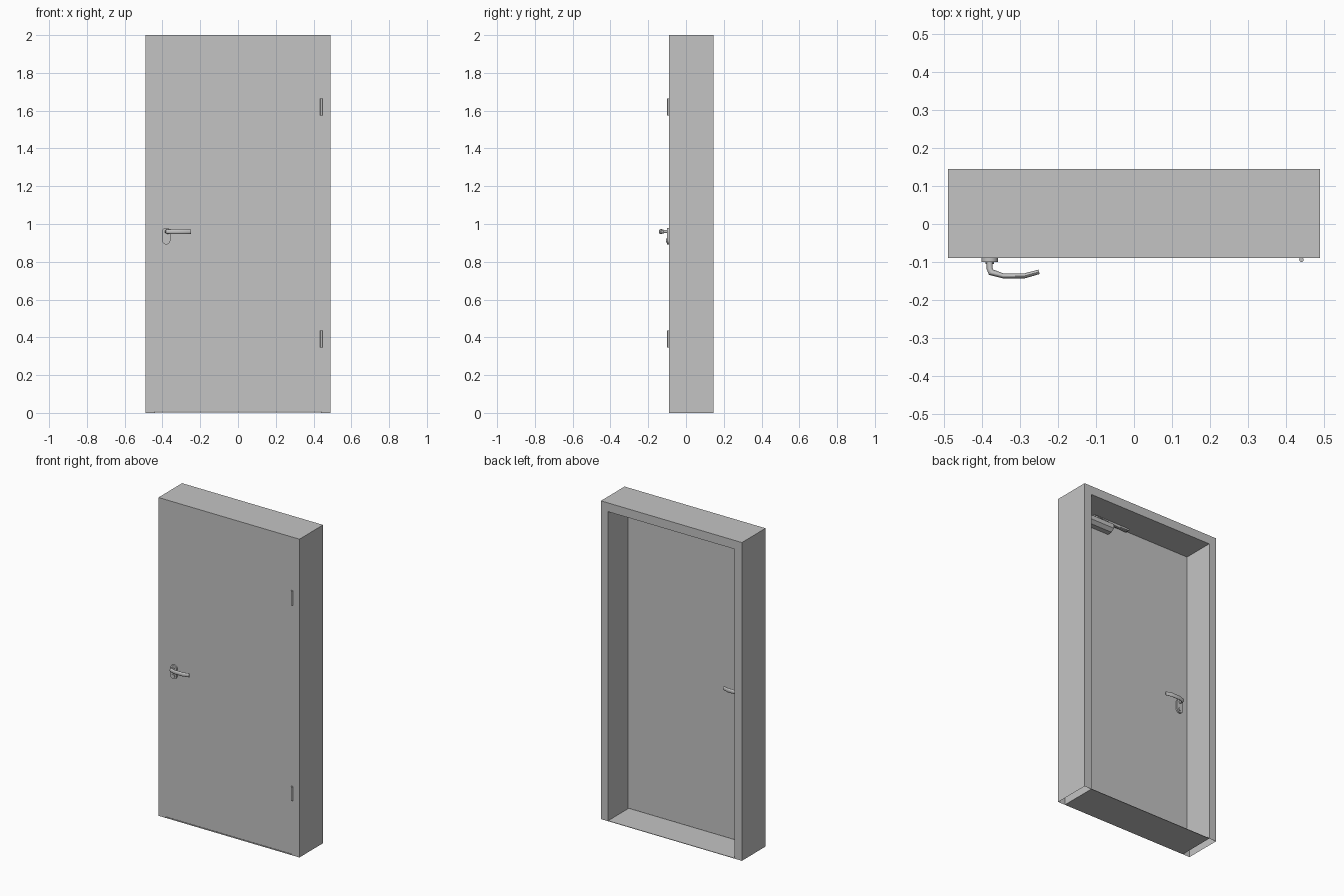
import bpy, bmesh, math
from mathutils import Vector

cube = bpy.data.objects.get("Cube")
if cube:
    bpy.data.objects.remove(cube, do_unlink=True)

grey = bpy.data.materials.new("plain_grey")
grey.use_nodes = True
grey.diffuse_color = (0.55, 0.55, 0.55, 1)
grey.node_tree.nodes["Principled BSDF"].inputs["Base Color"].default_value = grey.diffuse_color

HALF_W, OPEN_W = 0.49, 0.44      # outer and opening half widths
FRONT, BACK = -0.09, 0.145       # frame depth
DOOR_BACK = -0.053
HEAD, TOP = 1.945, 2.0
PIVOT_X, LEVER_Z = -0.38, 0.96


def finish(name, bm, smooth=False):
    bmesh.ops.recalc_face_normals(bm, faces=bm.faces)
    mesh = bpy.data.meshes.new(name)
    bm.to_mesh(mesh)
    bm.free()
    mesh.materials.append(grey)
    obj = bpy.data.objects.new(name, mesh)
    bpy.context.collection.objects.link(obj)
    if smooth:
        bpy.ops.object.select_all(action='DESELECT')
        obj.select_set(True)
        bpy.context.view_layer.objects.active = obj
        bpy.ops.object.shade_smooth_by_angle(angle=math.radians(40))
    return obj


def box(name, lo, hi, open_dirs=()):
    """Axis-aligned box, leaving out the faces that point along open_dirs."""
    bm = bmesh.new()
    bmesh.ops.create_cube(bm, size=1)
    bm.normal_update()
    gone = [f for f in bm.faces if any(f.normal.dot(Vector(d)) > 0.9 for d in open_dirs)]
    bmesh.ops.delete(bm, geom=gone, context='FACES')
    for v in bm.verts:
        v.co = [l + (c + 0.5) * (h - l) for c, l, h in zip(v.co, lo, hi)]
    return finish(name, bm)


def prism(name, outline, vector, smooth=False):
    """Extrude a closed 3D outline along a vector."""
    bm = bmesh.new()
    face = bm.faces.new([bm.verts.new(p) for p in outline])
    ext = bmesh.ops.extrude_face_region(bm, geom=[face], use_keep_orig=True)
    verts = [g for g in ext["geom"] if isinstance(g, bmesh.types.BMVert)]
    bmesh.ops.translate(bm, verts=verts, vec=vector)
    return finish(name, bm, smooth)


def sweep(name, path, z, sides=16):
    """Sweep an ellipse along a flat path of (x, y, half width, half height)."""
    bm = bmesh.new()
    rings = []
    pts = [Vector(p[:2]) for p in path]
    for i, (x, y, w, h) in enumerate(path):
        before = (pts[i] - pts[i - 1]).normalized() if i else None
        after = (pts[i + 1] - pts[i]).normalized() if i < len(pts) - 1 else None
        t = ((before or after) + (after or before)).normalized()
        side = Vector((-t.y, t.x))
        ring = []
        for k in range(sides):
            a = math.tau * k / sides
            p = pts[i] + side * w * math.cos(a)
            ring.append(bm.verts.new((p.x, p.y, z + h * math.sin(a))))
        rings.append(ring)
    for a, b in zip(rings, rings[1:]):
        for k in range(sides):
            j = (k + 1) % sides
            bm.faces.new((a[k], a[j], b[j], b[k]))
    bm.faces.new(rings[0])
    bm.faces.new(rings[-1])
    return finish(name, bm, True)


def capsule(x, y, z_low, z_high, r, steps=12):
    """Upright rounded outline in an xz plane."""
    pts = []
    for cz, start in ((z_high, 0), (z_low, math.pi)):
        for k in range(steps + 1):
            a = start + math.pi * k / steps
            pts.append((x + r * math.cos(a), y, cz + r * math.sin(a)))
    return pts


def circle(x, y, z, r, n=20, flat=False):
    """Circle in the xz plane, or in the xy plane when flat."""
    pts = []
    for k in range(n):
        a = math.tau * k / n
        u, v = r * math.cos(a), r * math.sin(a)
        pts.append((x + u, y + v, z) if flat else (x + u, y, z + v))
    return pts


# Hollow frame with posts open at the floor
box("left_post", (OPEN_W, FRONT, 0), (HALF_W, BACK, TOP), [(0, 0, -1)])
box("right_post", (-HALF_W, FRONT, 0), (-OPEN_W, BACK, TOP), [(0, 0, -1)])
box("head", (-OPEN_W, FRONT, HEAD), (OPEN_W, BACK, TOP), [(1, 0, 0), (-1, 0, 0)])
box("sill", (-OPEN_W, FRONT, 0), (OPEN_W, BACK, 0.003))

# Door leaf, flush with the frame front
box("door_leaf", (-OPEN_W, FRONT, 0.007), (OPEN_W, DOOR_BACK, HEAD))

# Hinge barrels
for name, z in (("lower_hinge", 0.345), ("upper_hinge", 1.575)):
    prism(name, circle(0.441, FRONT - 0.004, z, 0.006, flat=True), (0, 0, 0.09), True)

# Handle set on each face of the door
for label, face, out in (("front", FRONT, -1), ("back", DOOR_BACK, 1)):
    prism(label + "_handle_plate", capsule(PIVOT_X, face, 0.914, 0.958, 0.022),
          (0, out * 0.01, 0), True)
    prism(label + "_lock_cylinder", circle(PIVOT_X, face, 0.913, 0.011),
          (0, out * 0.015, 0), True)
    stations = [(0, 0.008, 0.008, 0.008), (0, 0.028, 0.008, 0.009),
                (0.004, 0.037, 0.009, 0.012), (0.035, 0.0465, 0.0065, 0.013),
                (0.092, 0.0465, 0.0065, 0.013), (0.13, 0.036, 0.006, 0.012)]
    sweep(label + "_lever", [(PIVOT_X + x, face + out * d, w, h)
                             for x, d, w, h in stations], LEVER_Z)

# Door closer with a chamfered body, arm and slide rail
x0, x1 = 0.15, 0.4
profile = [(DOOR_BACK, 1.875), (-0.02, 1.875), (0.0, 1.893), (0.0, 1.92), (DOOR_BACK, 1.925)]
prism("closer_body", [(x0, y, z) for y, z in profile], (x1 - x0, 0, 0))
prism("closer_spindle", circle(0.27, -0.015, 1.92, 0.01, flat=True), (0, 0, 0.014), True)
prism("closer_arm", [(0.28, -0.006, 1.928), (0.28, -0.022, 1.928),
                     (0.03, -0.04, 1.928), (0.03, -0.026, 1.928)], (0, 0, 0.006))
box("closer_rail", (0.02, -0.045, 1.934), (0.28, -0.02, HEAD))
